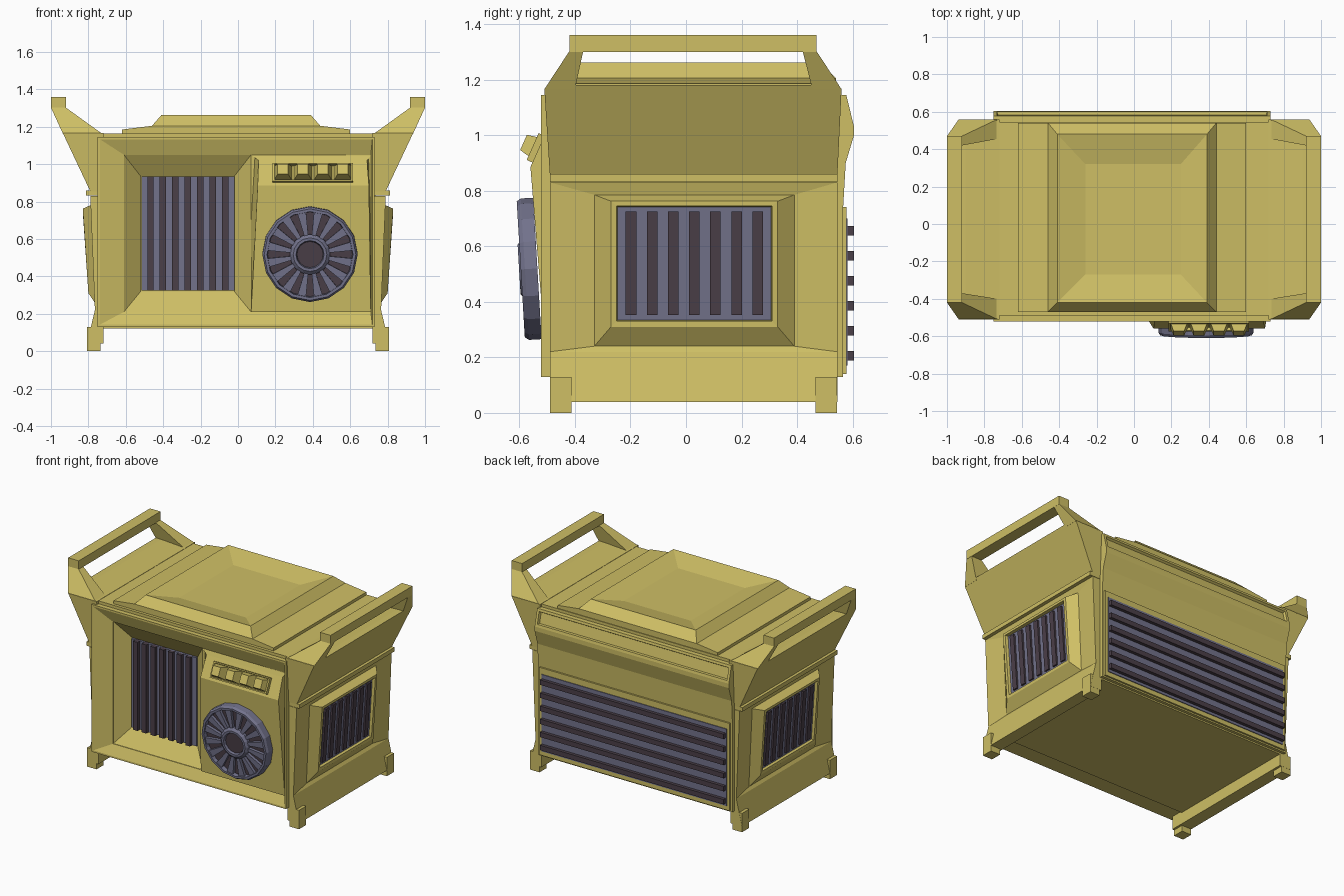
import bpy, bmesh
from math import sin, cos, pi, radians
from mathutils import Matrix, Vector

if "Cube" in bpy.data.objects:
    bpy.data.objects.remove(bpy.data.objects["Cube"])


def material(name, rgb):
    m = bpy.data.materials.new(name)
    m.diffuse_color = (*rgb, 1)
    m.use_nodes = True
    m.node_tree.nodes["Principled BSDF"].inputs["Base Color"].default_value = m.diffuse_color
    return m


YELLOW = material("yellow_paint", (0.62, 0.52, 0.13))
SLATE = material("slate_metal", (0.17, 0.17, 0.26))
DARK = material("dark_metal", (0.07, 0.05, 0.065))


def loft(name, rings, mat, closed=False):
    """Bridge equal-length rings of points; cap the ends unless closed."""
    bm = bmesh.new()
    vs = [[bm.verts.new(p) for p in r] for r in rings]
    n = len(rings[0])
    pairs = list(zip(vs, vs[1:])) + ([(vs[-1], vs[0])] if closed else [])
    for a, b in pairs:
        for i in range(n):
            j = (i + 1) % n
            bm.faces.new((a[i], a[j], b[j], b[i]))
    if not closed:
        bm.faces.new(vs[0])
        bm.faces.new(vs[-1])
    bmesh.ops.recalc_face_normals(bm, faces=bm.faces)
    me = bpy.data.meshes.new(name)
    bm.to_mesh(me)
    bm.free()
    ob = bpy.data.objects.new(name, me)
    me.materials.append(mat)
    bpy.context.collection.objects.link(ob)
    return ob


def rect_z(x0, x1, y0, y1, z):
    return [(x0, y0, z), (x1, y0, z), (x1, y1, z), (x0, y1, z)]


def rect_y(x0, x1, z0, z1, y):
    return [(x0, y, z0), (x1, y, z0), (x1, y, z1), (x0, y, z1)]


def rect_x(s, y0, y1, z0, z1, xb, xt):
    """Side-facing rectangle whose bottom and top may sit at different x."""
    return [(s * xb, y0, z0), (s * xb, y1, z0), (s * xt, y1, z1), (s * xt, y0, z1)]


def box(name, x0, x1, y0, y1, z0, z1, mat=YELLOW):
    return loft(name, [rect_z(x0, x1, y0, y1, z0), rect_z(x0, x1, y0, y1, z1)], mat)


# Core and top slab
box("body_core", -.735, .735, -.40, .545, .12, 1.15)
box("body_top", -.735, .735, -.49, .545, 1.125, 1.165)

# Raised lid with a shallow dish
loft("top_lid", [rect_z(-.62, .60, -.47, .54, 1.15), rect_z(-.62, .60, -.47, .54, 1.185),
                 rect_z(-.46, .44, -.47, .54, 1.205), rect_z(-.41, .39, -.42, .48, 1.262),
                 rect_z(-.26, .25, -.27, .32, 1.225)], YELLOW)

# Front panel with sloped rim and recess for the grille
loft("front_panel", [rect_y(-.75, .73, .13, 1.145, -.38), rect_y(-.75, .73, .13, 1.145, -.522),
                     rect_y(-.738, .718, .142, 1.133, -.522), rect_y(-.61, .71, .21, 1.05, -.49),
                     rect_y(-.61, .07, .21, 1.05, -.485), rect_y(-.52, -.02, .32, .935, -.41)], YELLOW)
box("front_grille_plate", -.515, -.02, -.425, -.39, .325, .935, SLATE)
for i in range(7):
    x = -.468 + i * .0665
    box("front_grille_bar", x - .017, x + .017, -.45, -.40, .325, .935, DARK)

# Control panel wedge
section = [(-.47, .21), (-.505, .21), (-.56, .885), (-.50, 1.02), (-.488, 1.05), (-.47, 1.05)]
left, right = [.07, .07, .105, .11, .07, .07], [.71, .71, .70, .69, .715, .715]
loft("control_panel", [[(x, *p) for x, p in zip(xs, section)] for xs in (left, right)], YELLOW)

# Button tray and four buttons on the tilted top of the wedge
tilt = Vector((0, .06, .135)).normalized()
out = Vector((0, -tilt.z, tilt.y))


def on_slope(cx, w, h, d):
    c = Vector((cx, -.532, .95)) + out * d
    return [c + Vector((sx * w, 0, 0)) + tilt * (sz * h) for sx, sz in ((-1, -1), (1, -1), (1, 1), (-1, 1))]


loft("button_tray", [on_slope(.40, .215, .053, -.01), on_slope(.40, .215, .053, .022),
                     on_slope(.40, .205, .045, .022), on_slope(.40, .20, .042, .004)], YELLOW)
for i in range(4):
    cx = .24 + i * .107
    loft("button", [on_slope(cx, .05, .042, 0), on_slope(cx, .028, .03, .058)], YELLOW)

# Fan: rim, backing disc, blades and hub, tilted with the panel
FAN = Matrix.Translation((.385, -.535, .52)) @ Matrix.Rotation(radians(3.4), 4, 'X')
N = 16


def fan_ring(name, profile, mat, closed=True):
    rings = [[(r * sin(2 * pi * i / N), -d, r * cos(2 * pi * i / N)) for i in range(N)]
             for r, d in profile]
    loft(name, rings, mat, closed).matrix_world = FAN


fan_ring("fan_rim", [(.255, 0), (.255, .045), (.245, .06), (.23, .06), (.225, .02), (.225, 0)], SLATE)
fan_ring("fan_backing", [(.24, 0), (.24, .032)], DARK, False)
fan_ring("fan_hub_ring", [(.108, .02), (.108, .05), (.09, .066), (.075, .066), (.068, .03), (.068, .02)], SLATE)
fan_ring("fan_hub_cap", [(.07, .02), (.07, .05)], DARK, False)
for i in range(N):
    blade = loft("fan_blade", [[(-w, -d, r), (w, -d, r), (w, -.02, r), (-w, -.02, r)]
                               for r, w, d in ((.095, .010, .052), (.235, .024, .052))], SLATE)
    blade.matrix_world = FAN @ Matrix.Rotation(2 * pi * (i + .5) / N, 4, 'Y')

# Both ends: feet, skirt, framed grille, ledge and carry handle
for s, side in ((-1, "left"), (1, "right")):
    def span(a, b):
        return tuple(sorted((s * a, s * b)))

    for y0 in (-.49, .467):
        box(side + "_foot", *span(.735, .808), y0, y0 + .077, 0, .13)
    loft(side + "_skirt", [[(s * x, y, z) for x, z in ((.72, .04), (.808, .04), (.765, .22), (.72, .22))]
                           for y in (-.49, .545)], YELLOW)
    loft(side + "_panel", [rect_x(s, -.49, .545, .22, .83, .70, .70),
                           rect_x(s, -.49, .545, .22, .83, .765, .79),
                           rect_x(s, -.33, .39, .24, .785, .752, .778),
                           rect_x(s, -.27, .33, .31, .762, .80, .83),
                           rect_x(s, -.25, .31, .33, .745, .80, .83),
                           rect_x(s, -.245, .305, .335, .74, .775, .80)], YELLOW)
    loft(side + "_grille_plate", [rect_x(s, -.246, .306, .334, .741, .76, .785),
                                  rect_x(s, -.246, .306, .334, .741, .783, .81)], SLATE)
    for i in range(7):
        y = -.198 + i * .076
        loft(side + "_grille_bar", [rect_x(s, y - .019, y + .019, .352, .725, .765, .79),
                                    rect_x(s, y - .019, y + .019, .352, .725, .795, .822)], DARK)
    box(side + "_ledge", *span(.70, .812), -.49, .545, .832, .86)

    # Flared handle base, two tapering arms and the grip
    loft(side + "_handle_base", [rect_z(*span(.72, .79), -.49, .545, .855),
                                 rect_z(*span(.72, .937), -.51, .56, 1.167),
                                 rect_z(*span(.90, .943), -.405, .455, 1.18)], YELLOW)
    for y_out, y_in, t_out, t_in in ((-.51, -.40, -.42, -.37), (.56, .455, .47, .42)):
        loft(side + "_handle_arm", [rect_z(*span(.73, .937), *sorted((y_out, y_in)), 1.165),
                                    rect_z(*span(.92, 1.0), *sorted((t_out, t_in)), 1.302)], YELLOW)
    box(side + "_handle_grip", *span(.92, 1.0), -.42, .47, 1.30, 1.36)

# Back: lower vent with horizontal bars
box("back_panel", -.75, .73, .53, .565, .13, 1.145)
box("back_vent_frame", -.735, .715, .55, .577, .14, .742)
box("back_vent_plate", -.715, .695, .56, .582, .17, .70, SLATE)
for i in range(6):
    z = .205 + i * .09
    box("back_vent_bar", -.71, .69, .57, .604, z - .017, z + .017, DARK)

# Back: upper bulge with an inset slot
bulge = [(.54, .745), (.566, .745), (.575, .9), (.605, 1.0), (.605, 1.03), (.577, 1.145), (.54, 1.145)]
ob = loft("back_bulge", [[(x, *p) for p in bulge] for x in (-.75, .73)], YELLOW)
bm = bmesh.new()
bm.from_mesh(ob.data)
slope = [f for f in bm.faces if f.normal.y > .5 and f.normal.z > .1]
bmesh.ops.inset_individual(bm, faces=slope, thickness=.025, depth=0)
bmesh.ops.inset_individual(bm, faces=slope, thickness=.008, depth=-.016)
bm.to_mesh(ob.data)
bm.free()
